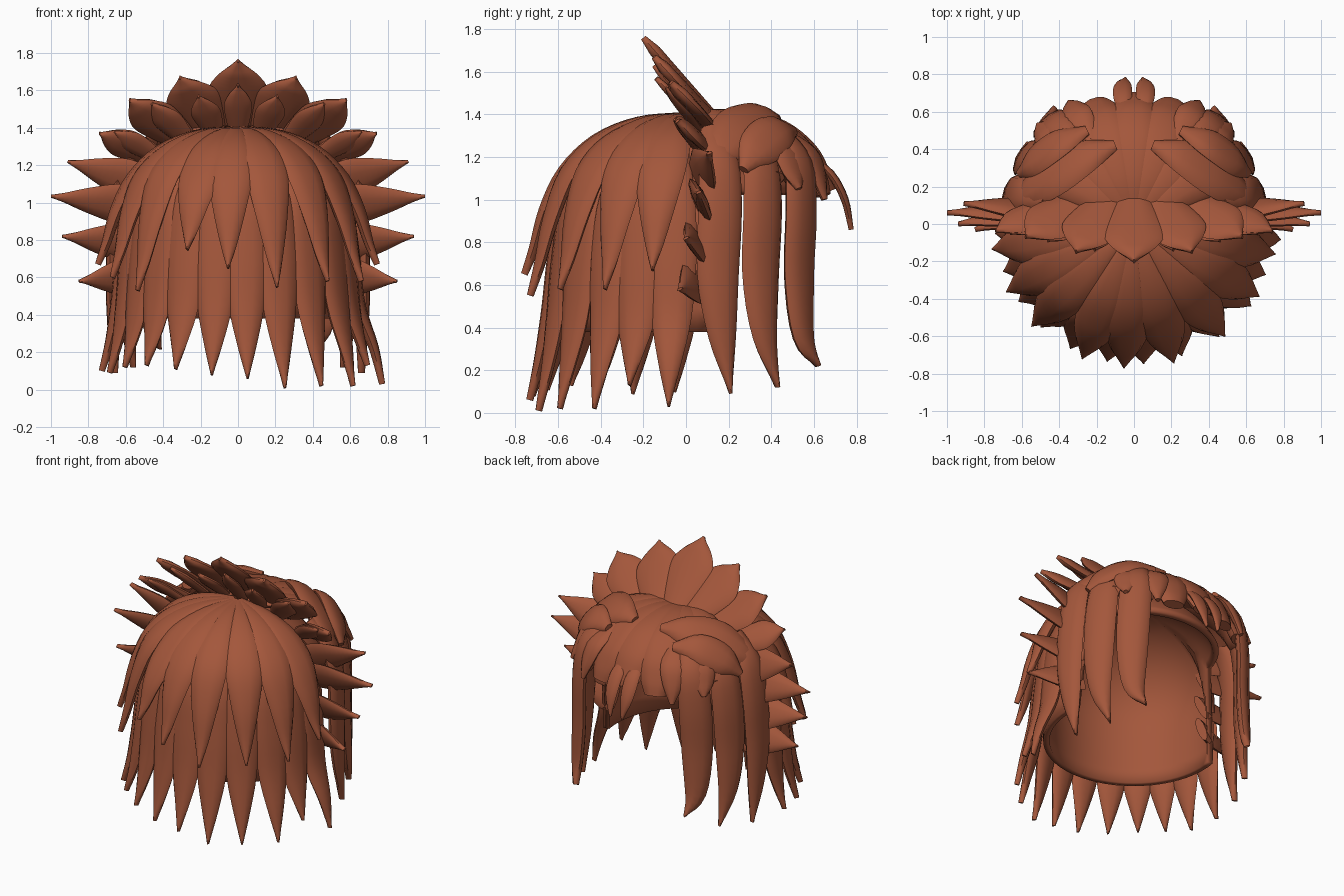
import bpy, bmesh, math
from mathutils import Vector

if "Cube" in bpy.data.objects:
    bpy.data.objects.remove(bpy.data.objects["Cube"])

HAIR = bpy.data.materials.new("chestnut brown")
HAIR.diffuse_color = (0.37, 0.095, 0.044, 1)
HAIR.use_nodes = True
HAIR.node_tree.nodes["Principled BSDF"].inputs["Base Color"].default_value = HAIR.diffuse_color
CENTRE = Vector((0, 0, 0.75))


def finish(name, bm):
    bmesh.ops.recalc_face_normals(bm, faces=bm.faces)
    me = bpy.data.meshes.new(name)
    bm.to_mesh(me)
    bm.free()
    me.materials.append(HAIR)
    ob = bpy.data.objects.new(name, me)
    bpy.context.collection.objects.link(ob)
    bpy.ops.object.select_all(action='DESELECT')
    ob.select_set(True)
    bpy.context.view_layer.objects.active = ob
    bpy.ops.object.shade_smooth_by_angle(angle=math.radians(40))
    return ob


def catmull(rows, steps):
    """Smooth samples through rows of (x, y, z, width)."""
    p = [Vector(r) for r in rows]
    p = [p[0] * 2 - p[1]] + p + [p[-1] * 2 - p[-2]]
    out = []
    for i in range(1, len(p) - 2):
        a, b, c, d = p[i - 1:i + 3]
        for s in range(steps):
            t = s / steps
            out.append(0.5 * (2 * b + (c - a) * t + (2 * a - 5 * b + 4 * c - d) * t * t
                              + (3 * b - a - 3 * c + d) * t ** 3))
    return out + [p[-2]]


def lock(bm, rows, thick, facing=None, mirror=False, sides=10, steps=4):
    """Flattened tapering strand along rows; facing is its flat direction."""
    if mirror:
        lock(bm, [(-x, y, z, w) for x, y, z, w in rows], thick,
             facing and (-facing[0], facing[1], facing[2]))
    pts = catmull(rows, steps)
    rings = []
    for i, p in enumerate(pts):
        pos = p.xyz
        tan = (pts[min(i + 1, len(pts) - 1)].xyz - pts[max(i - 1, 0)].xyz).normalized()
        out = Vector(facing) if facing else pos - CENTRE
        if not facing and pos.z < CENTRE.z:
            out.z = 0
        side = tan.cross(out).normalized()
        out = side.cross(tan).normalized()
        w = max(p.w, 0.012)
        t = thick * (0.45 + 0.55 * min(1, w / 0.18))
        ring = []
        for k in range(sides):
            a = 2 * math.pi * k / sides
            ring.append(bm.verts.new(pos + side * (w / 2 * math.cos(a)) + out * (t / 2 * math.sin(a))))
        rings.append(ring)
    for r, s in zip(rings, rings[1:]):
        for k in range(sides):
            bm.faces.new((r[k], r[(k + 1) % sides], s[(k + 1) % sides], s[k]))
    bm.faces.new(rings[0])
    bm.faces.new(rings[-1])


def polar(deg, r, z, w):
    """Point at an angle measured from -y towards +x."""
    a = math.radians(deg)
    return (r * math.sin(a), -r * math.cos(a), z, w)


# Inner cap: dome, long at the nape, cut high over the face
bm = bmesh.new()
N, M = 72, 14
grid = []
for i in range(N):
    phi = 360 * i / N
    off = abs(phi - 180)
    bottom = 1.04 if off < 80 else 0.38
    col = []
    for j in range(1, M + 1):
        z = 1.36 - (1.36 - bottom) * (j / M) ** 1.6
        r = 0.595 * math.sqrt(1 - ((z - 0.8) / 0.57) ** 2) if z > 0.8 else 0.595 - 0.04 * (0.8 - z)
        col.append(bm.verts.new(polar(phi, r, z, 0)[:3]))
    grid.append(col)
top = bm.verts.new((0, 0, 1.37))
for i in range(N):
    a, b = grid[i], grid[(i + 1) % N]
    bm.faces.new((top, a[0], b[0]))
    for j in range(M - 1):
        bm.faces.new((a[j], a[j + 1], b[j + 1], b[j]))
cap = finish("inner_cap", bm)
sol = cap.modifiers.new("thickness", 'SOLIDIFY')
sol.thickness = 0.04
sol.offset = -1

# Upper curtain: strands fanning from the crown over the dome
bm = bmesh.new()
tips = [(-80, .67), (-62, .60), (-45, .53), (-21, .75), (-4, .65), (16, .55), (39, .58), (60, .58), (78, .67)]
for deg, z in tips:
    drop = 1.13 - z
    lock(bm, [polar(deg, 0.02, 1.39, .06), polar(deg, 0.22, 1.36, .15), polar(deg, 0.42, 1.275, .23),
              polar(deg, 0.57, 1.13, .235), polar(deg, 0.66, 1.13 - drop * .38, .17),
              polar(deg, 0.715, 1.13 - drop * .75, .085), polar(deg, 0.76, z, .012)], 0.07)
finish("upper_curtain", bm)

# Lower curtain: longer strands hanging below the cap
bm = bmesh.new()
tips = [(-86, .10, .73), (-70, .09, .73), (-56, .12, .73), (-42, .13, .73), (-27, .11, .735), (-11, .08, .735),
        (4, .06, .735), (20, .01, .735), (37, .02, .74), (55, .02, .75), (69, .13, .74), (84, .03, .775)]
for deg, z, r in tips:
    lock(bm, [polar(deg, 0.43, 1.22, .12), polar(deg, 0.565, 1.02, .20), polar(deg, 0.615, 0.75, .23),
              polar(deg, 0.65, 0.45, .19), polar(deg, r - .045, 0.21 + z / 2, .105),
              polar(deg, r, z, .012)], 0.07)
finish("lower_curtain", bm)

# Side locks framing the face
bm = bmesh.new()
for x, y, tx, ty, tz in [(.65, .16, .66, .21, .09), (.575, .36, .56, .43, .12), (.45, .54, .42, .62, .22)]:
    lock(bm, [(x * .72, y * .8, 1.33, .12), (x * .92, y * .97, 1.18, .19), (x * 1.0, y, 0.95, .21),
              (x * 1.02, y - .01, 0.65, .20), (x * 1.02, y + .01, 0.36, .135), (tx, ty, tz, .012)],
         0.08, mirror=True)
finish("side_locks", bm)

# Fringe: broad short strands over the forehead
bm = bmesh.new()
for off, z in [(0, 1.04), (18, 1.02), (36, 1.03), (53, 1.10)]:
    for s in ((1, -1) if off else (1,)):
        d = 180 + s * off
        lock(bm, [polar(d, 0.06, 1.38, .10), polar(d, 0.26, 1.385, .20), polar(d, 0.45, 1.335, .27),
                  polar(d, 0.58, 1.23, .26), polar(d, 0.64, 1.12, .22), polar(d, 0.675, z, .14)], 0.08)
finish("fringe", bm)

# Two little strands in the middle of the forehead, with short ones at the temples
bm = bmesh.new()
lock(bm, [(.05, .58, 1.20, .06), (.06, .68, 1.12, .10), (.06, .745, 1.0, .09), (.045, .775, .86, .012)],
     0.05, mirror=True)
for deg, z in [(28, 1.0), (44, 1.05)]:
    lock(bm, [polar(180 - deg, .50, 1.32, .10), polar(180 - deg, .64, 1.23, .17),
              polar(180 - deg, .70, 1.12, .13), polar(180 - deg, .735, z, .03)], 0.06, mirror=True)
finish("forehead_strands", bm)

# Swept leaves running from the parting back over each temple
bm = bmesh.new()
lock(bm, [(.10, .42, 1.38, .06), (.26, .36, 1.385, .22), (.43, .26, 1.33, .27), (.56, .17, 1.23, .18),
          (.65, .09, 1.11, .012)], 0.08, mirror=True)
lock(bm, [(.25, .50, 1.32, .06), (.40, .43, 1.32, .20), (.53, .34, 1.24, .20), (.61, .27, 1.14, .05)],
     0.07, mirror=True)
finish("swept_leaves", bm)

# Crest: a fan of leaves leaning backwards, a large row and a small row
bm = bmesh.new()
LEAN = (0, -0.75, -0.66)


def leaf(base, tip, width, thick, facing, mirror):
    b, t = Vector(base), Vector(tip)
    rows = [(*b.lerp(t, f), width * k) for f, k in
            [(0, .55), (.3, .85), (.6, 1), (.8, .68), (.93, .25), (1, .02)]]
    lock(bm, rows, thick, facing, mirror)


leaf((0, .14, 1.37), (0, -.20, 1.76), .32, .06, LEAN, False)
leaf((.13, .14, 1.36), (.31, -.15, 1.67), .31, .06, LEAN, True)
leaf((.27, .13, 1.32), (.58, -.07, 1.55), .28, .06, (.2, -.75, -.6), True)
leaf((.42, .11, 1.24), (.74, -.04, 1.37), .20, .06, (.2, -.8, -.5), True)
leaf((0, .07, 1.36), (0, -.15, 1.63), .15, .05, LEAN, False)
leaf((.12, .07, 1.36), (.21, -.14, 1.57), .16, .05, LEAN, True)
leaf((.26, .07, 1.32), (.46, -.09, 1.53), .17, .05, (.2, -.75, -.6), True)
leaf((.42, .05, 1.24), (.66, -.05, 1.38), .14, .05, (.2, -.8, -.5), True)
finish("crest_leaves", bm)

# Side spikes: flat blades sticking out in a row above each ear
bm = bmesh.new()
for x, y, z, bz in [(.91, .11, 1.22, 1.10), (1.0, .06, 1.035, .98), (.94, .0, .82, .78), (.85, -.03, .58, .62)]:
    rows = [(.50 + (x - .50) * f, .07 + (y - .07) * f, bz + (z - bz) * f, w)
            for f, w in [(0, .22), (.3, .23), (.6, .15), (.85, .06), (1, .01)]]
    lock(bm, rows, 0.06, (-.25, 1, .45), mirror=True)
finish("side_spikes", bm)
